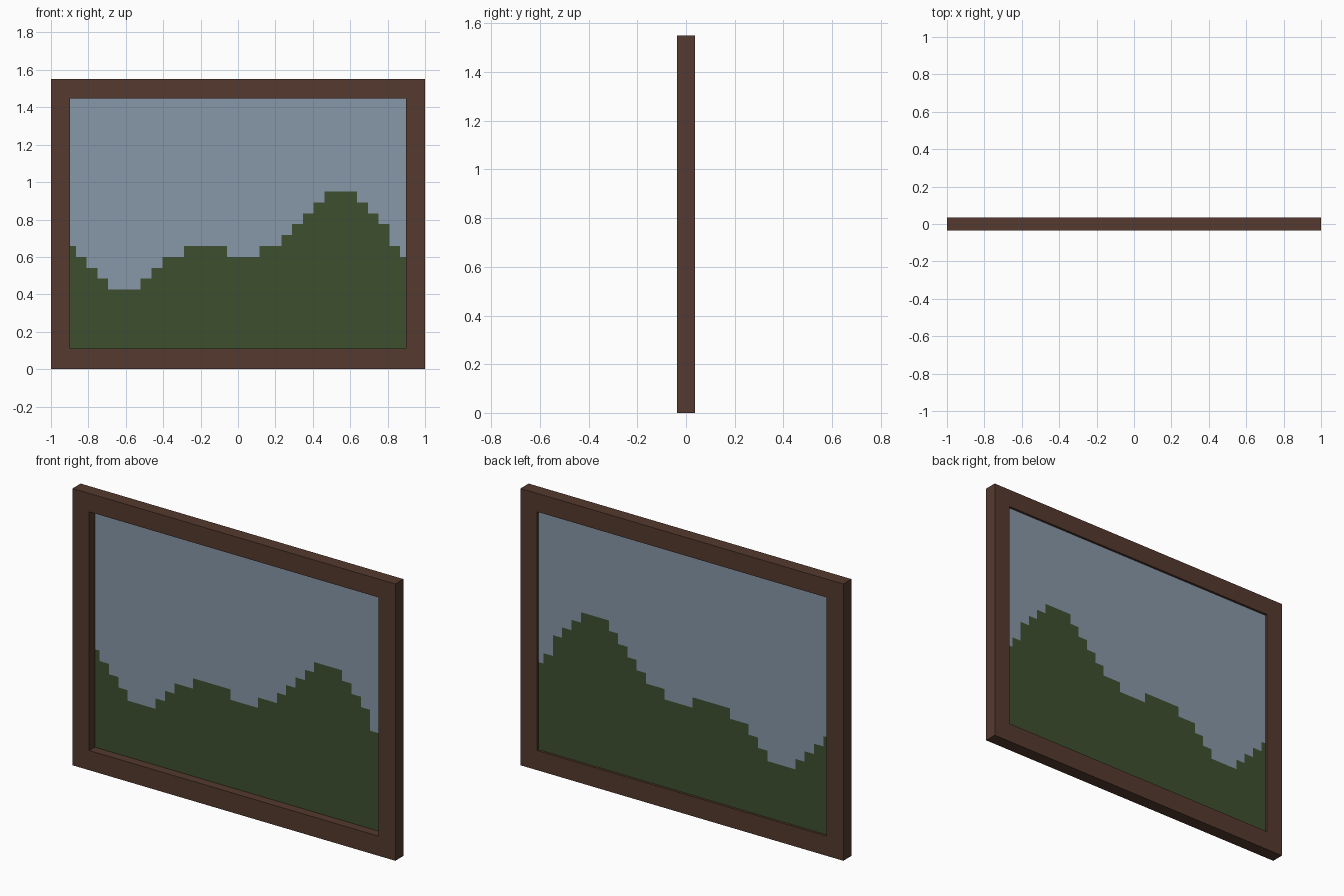
import bpy, bmesh
from mathutils import Matrix

if "Cube" in bpy.data.objects:
    bpy.data.objects.remove(bpy.data.objects["Cube"])


def srgb(r, g, b):
    lin = lambda c: c / 12.92 if c <= 0.04045 else ((c + 0.055) / 1.055) ** 2.4
    return (lin(r / 255), lin(g / 255), lin(b / 255), 1)


def material(name, rgb):
    m = bpy.data.materials.new(name)
    m.diffuse_color = srgb(*rgb)
    m.use_nodes = True
    m.node_tree.nodes["Principled BSDF"].inputs["Base Color"].default_value = m.diffuse_color
    return m


def make_object(name, bm, mats):
    mesh = bpy.data.meshes.new(name)
    bm.to_mesh(mesh)
    bm.free()
    for m in mats:
        mesh.materials.append(m)
    ob = bpy.data.objects.new(name, mesh)
    bpy.context.collection.objects.link(ob)
    return ob


brown = material("dark brown wood", (85, 58, 46))
sky = material("grey blue sky", (135, 151, 167))
green = material("hill green", (61, 80, 47))

# Frame: a closed rectangular ring, swept from outer and inner rectangles
DEPTH = 0.036
outer = [(-1, 0), (1, 0), (1, 1.55), (-1, 1.55)]
inner = [(-0.897, 0.11), (0.897, 0.11), (0.897, 1.447), (-0.897, 1.447)]
bm = bmesh.new()
loops = [[bm.verts.new((x, y, z)) for x, z in rect]
         for rect, y in ((outer, -DEPTH), (inner, -DEPTH), (inner, DEPTH), (outer, DEPTH))]
for k in range(4):
    a, b = loops[k], loops[(k + 1) % 4]
    for i in range(4):
        j = (i + 1) % 4
        bm.faces.new((a[i], a[j], b[j], b[i]))
bmesh.ops.recalc_face_normals(bm, faces=bm.faces)
make_object("picture_frame", bm, [brown])

# Picture: a grid of blocks, its edge tucked into the frame
COLS, ROWS, W, H = 32, 24, 1.85, 1.40
Z0 = 0.075
# height of the hills in blocks, column by column
hills = [10, 9, 8, 7, 6, 6, 6, 7, 8, 9, 9, 10, 10, 10, 10, 9,
         9, 9, 10, 10, 11, 12, 13, 14, 15, 15, 15, 14, 13, 12, 10, 9]
bm = bmesh.new()
bmesh.ops.create_grid(bm, x_segments=COLS, y_segments=ROWS, size=0.5)
bm.transform(Matrix.Translation((0, 0.0185, Z0 + H / 2))
             @ Matrix.Rotation(1.5707963, 4, 'X')
             @ Matrix.Diagonal((W, H, 1, 1)))
for f in bm.faces:
    c = f.calc_center_median()
    col = int((c.x + W / 2) / W * COLS)
    row = int((c.z - Z0) / H * ROWS)
    f.material_index = 1 if row < hills[col] else 0
panel = make_object("landscape_picture", bm, [sky, green])
solid = panel.modifiers.new("thickness", 'SOLIDIFY')
solid.thickness = 0.009
solid.offset = 0
